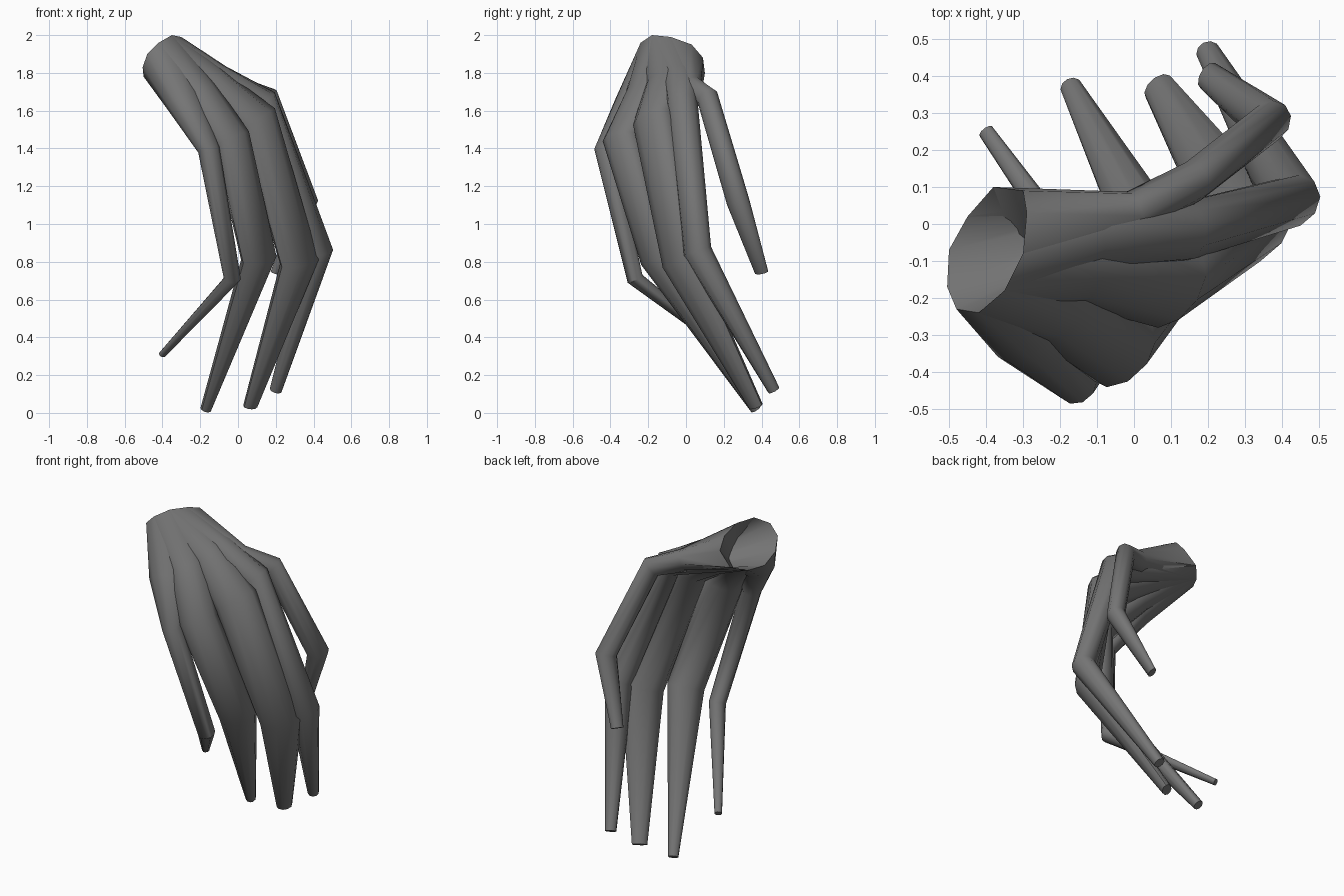
import bpy, bmesh, math
from mathutils import Vector

if "Cube" in bpy.data.objects:
    bpy.data.objects.remove(bpy.data.objects["Cube"])

grey = bpy.data.materials.new("dark_grey")
grey.diffuse_color = (0.18, 0.18, 0.18, 1)
grey.use_nodes = True
grey.node_tree.nodes["Principled BSDF"].inputs["Base Color"].default_value = grey.diffuse_color

# open wrist rim shared by every digit
RIM = [Vector(p) for p in (
    (-.38, .10, 1.80), (-.30, .09, 1.88), (-.29, .03, 1.95), (-.30, -.08, 1.99),
    (-.35, -.18, 2.0), (-.42, -.24, 1.96), (-.48, -.23, 1.90), (-.505, -.17, 1.83),
    (-.50, -.07, 1.78), (-.45, .02, 1.77))]
SIDES = len(RIM)
RIM_CENTRE = sum(RIM, Vector()) / SIDES

def section(centre, tangent, across, half_w, half_t):
    """Oval cross-section, wide along the row of knuckles."""
    t = tangent.normalized()
    u = (across - t * across.dot(t)).normalized()
    v = t.cross(u)
    return [centre + u * half_w * math.cos(a) + v * half_t * math.sin(a)
            for a in (2 * math.pi * i / SIDES for i in range(SIDES))]

def matched_rim(ring, centre):
    """Rim points reordered so that each one faces its partner in the ring."""
    def mismatch(order):
        return sum(((p - RIM_CENTRE).normalized() - (q - centre).normalized()).length_squared
                   for p, q in zip(order, ring))
    orders = [base[k:] + base[:k] for base in (RIM, RIM[::-1]) for k in range(SIDES)]
    return min(orders, key=mismatch)

def digit(name, joints, across):
    """Skin from the wrist rim through oval joints (x, y, z, half width, half thickness)."""
    pts = [RIM_CENTRE] + [Vector(j[:3]) for j in joints]
    loops = []
    for i in range(1, len(pts)):
        before = (pts[i] - pts[i - 1]).normalized()
        after = (pts[i + 1] - pts[i]).normalized() if i < len(pts) - 1 else Vector()
        loops.append(section(pts[i], before + after, Vector(across), *joints[i - 1][3:]))
    loops.insert(0, matched_rim(loops[0], pts[1]))
    bm = bmesh.new()
    rings = [[bm.verts.new(p) for p in loop] for loop in loops]
    for a, b in zip(rings, rings[1:]):
        for k in range(SIDES):
            n = (k + 1) % SIDES
            bm.faces.new((a[k], a[n], b[n], b[k]))
    bm.faces.new(rings[-1])
    bmesh.ops.recalc_face_normals(bm, faces=bm.faces)
    me = bpy.data.meshes.new(name)
    bm.to_mesh(me)
    bm.free()
    me.materials.append(grey)
    ob = bpy.data.objects.new(name, me)
    bpy.context.collection.objects.link(ob)
    bpy.ops.object.select_all(action='DESELECT')
    ob.select_set(True)
    bpy.context.view_layer.objects.active = ob
    bpy.ops.object.shade_smooth_by_angle(angle=math.radians(50))

# fingers: (palm bone,) knuckle, middle joint, tip
fingers = {
    "little_finger": [(-.275, -.30, 1.63, .11, .075), (-.155, -.43, 1.395, .06, .055),
                      (-.03, -.27, .71, .05, .04), (-.40, .25, .31, .022, .018)],
    "ring_finger": [(-.20, -.225, 1.67, .12, .095), (-.035, -.345, 1.45, .115, .08),
                    (.11, -.155, .82, .11, .07), (-.17, .37, .02, .03, .03)],
    "middle_finger": [(-.13, -.11, 1.72, .12, .10), (.105, -.175, 1.55, .13, .08),
                      (.325, -.03, .80, .125, .07), (.065, .37, .035, .045, .03)],
    "index_finger": [(-.12, -.03, 1.755, .10, .10), (.135, -.02, 1.64, .085, .08),
                     (.425, .06, .855, .085, .07), (.20, .465, .12, .033, .033)],
}
for name, joints in fingers.items():
    digit(name, joints, (.75, .65, .2))

# thumb
digit("thumb", [(0, .03, 1.715, .07, .06), (.16, .115, 1.665, .065, .055),
                (.365, .275, 1.12, .065, .055), (.20, .40, .745, .04, .025)], (.6, .5, .6))
